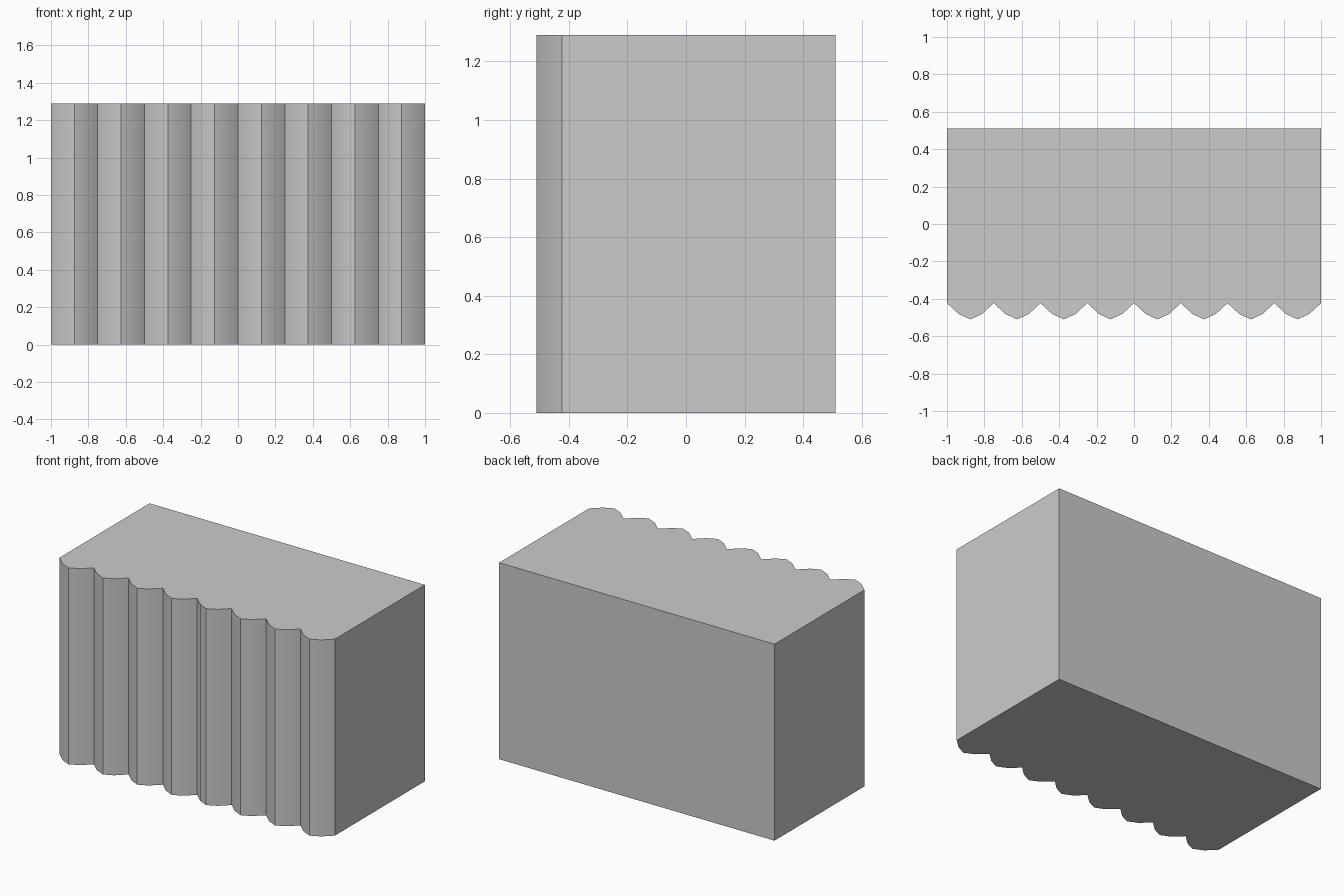
import bpy, bmesh

if "Cube" in bpy.data.objects:
    bpy.data.objects.remove(bpy.data.objects["Cube"])

HEIGHT, HALF_W, BACK_Y = 1.29, 1.0, 0.51
LOBES = 8
PITCH = 2 * HALF_W / LOBES
# One scallop: (fraction of pitch, y), starting at its groove
SCALLOP = [(0.0, -0.423), (0.25, -0.481), (0.5, -0.51), (0.75, -0.481)]

# Plan outline: scalloped front, flat sides and back
outline = [(-HALF_W + (i + f) * PITCH, y) for i in range(LOBES) for f, y in SCALLOP]
outline += [(HALF_W, SCALLOP[0][1]), (HALF_W, BACK_Y), (-HALF_W, BACK_Y)]

# Extrude the outline upwards
bm = bmesh.new()
base = bm.faces.new([bm.verts.new((x, y, 0)) for x, y in outline])
top = bmesh.ops.extrude_face_region(bm, geom=[base], use_keep_orig=True)
bmesh.ops.translate(bm, vec=(0, 0, HEIGHT),
                    verts=[v for v in top["geom"] if isinstance(v, bmesh.types.BMVert)])
bmesh.ops.recalc_face_normals(bm, faces=bm.faces)

mesh = bpy.data.meshes.new("scalloped_block")
bm.to_mesh(mesh)
bm.free()
block = bpy.data.objects.new("scalloped_block", mesh)
bpy.context.collection.objects.link(block)

# Soften each half scallop, keep ridges and grooves sharp
bpy.context.view_layer.objects.active = block
block.select_set(True)
bpy.ops.object.shade_smooth_by_angle()
